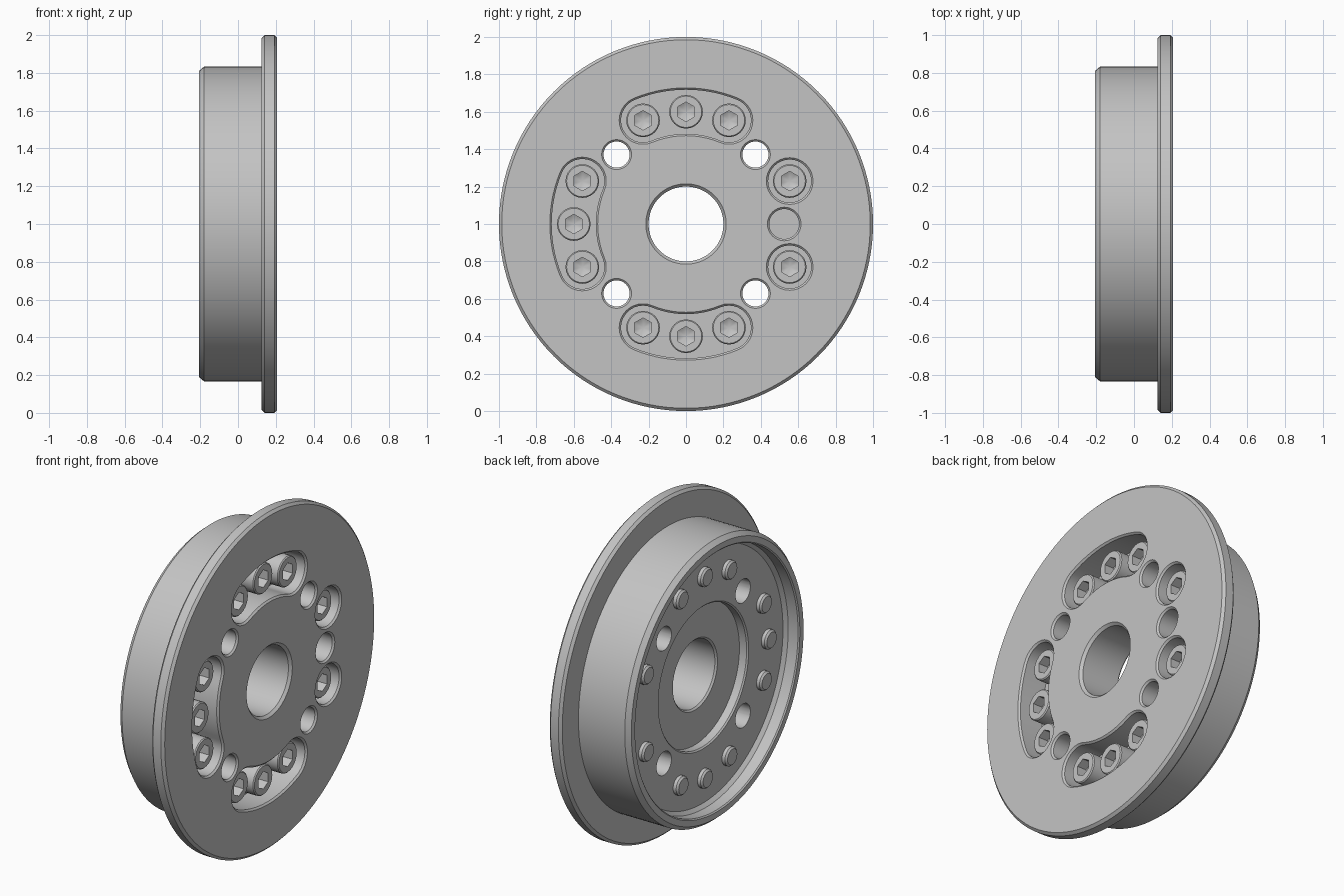
import bpy, bmesh
from math import cos, sin, pi, radians

cube = bpy.data.objects.get("Cube")
if cube:
    bpy.data.objects.remove(cube, do_unlink=True)

# One plain metal colour
metal = bpy.data.materials.new("grey_metal")
metal.use_nodes = True
metal.diffuse_color = (0.55, 0.55, 0.55, 1)
metal.node_tree.nodes["Principled BSDF"].inputs["Base Color"].default_value = (0.55, 0.55, 0.55, 1)

CENTRE_Z = 1.0
FACE, WEB_BACK, POCKET_FLOOR = 0.207, -0.115, 0.045
BOLT_R = 0.6


def make_object(name, bm):
    bmesh.ops.recalc_face_normals(bm, faces=bm.faces)
    mesh = bpy.data.meshes.new(name)
    bm.to_mesh(mesh)
    bm.free()
    mesh.materials.append(metal)
    obj = bpy.data.objects.new(name, mesh)
    bpy.context.collection.objects.link(obj)
    return obj


def smooth(obj):
    bpy.ops.object.select_all(action='DESELECT')
    obj.select_set(True)
    bpy.context.view_layer.objects.active = obj
    bpy.ops.object.shade_smooth_by_angle(angle=radians(30))


def bridge(bm, a, b):
    n = len(a)
    for i in range(n):
        j = (i + 1) % n
        bm.faces.new((a[i], a[j], b[j], b[i]))


def ring(bm, x, outline):
    return [bm.verts.new((x, y, z + CENTRE_Z)) for y, z in outline]


def circle(r, n, cy=0, cz=0):
    return [(cy + r * cos(2 * pi * i / n), cz + r * sin(2 * pi * i / n)) for i in range(n)]


def hexagon(r, n, cy, cz):
    # Points of a hexagon with a corner at the top, spaced to match a circle of n points
    pts = []
    for i in range(n):
        t = 2 * pi * i / n
        d = r * cos(pi / 6) / cos((t - pi / 6) % (pi / 3) - pi / 6)
        pts.append((cy + d * cos(t), cz + d * sin(t)))
    return pts


def slot(start, end, r, w):
    # Curved slot outline; equal angles give a circle
    a, b = radians(start), radians(end)
    pts, n, m = [], 16, 14
    for i in range(n + (a != b)):
        t = b + pi * i / n
        pts.append((r * cos(b) + w * cos(t), r * sin(b) + w * sin(t)))
    if a != b:
        pts += [((r - w) * cos(b + (a - b) * i / m), (r - w) * sin(b + (a - b) * i / m)) for i in range(1, m)]
    for i in range(n + (a != b)):
        t = a + pi + pi * i / n
        pts.append((r * cos(a) + w * cos(t), r * sin(a) + w * sin(t)))
    if a != b:
        pts += [((r + w) * cos(a + (b - a) * i / m), (r + w) * sin(a + (b - a) * i / m)) for i in range(1, m)]
    return pts


def add_cut(bm, start, end, r, w, floor):
    # Solid cutter with a small bevel at the front face
    layers = [(floor, 0), (FACE - 0.01, 0), (FACE, 0.01), (FACE + 0.05, 0.01)]
    rings = [ring(bm, x, slot(start, end, r, w + off)) for x, off in layers]
    for a, b in zip(rings, rings[1:]):
        bridge(bm, a, b)
    bm.faces.new(rings[0])
    bm.faces.new(rings[-1])


# Flanged body, turned around the x axis: (x, radius)
profile = [
    (FACE, 0.215), (FACE, 0.985), (0.192, 1.0), (0.14, 1.0), (0.125, 0.985),
    (0.125, 0.833), (-0.18, 0.833), (-0.207, 0.81), (-0.207, 0.775),
    (-0.2, 0.768), (WEB_BACK - 0.02, 0.768), (WEB_BACK, 0.748),
    (WEB_BACK, 0.425), (-0.107, 0.417), (-0.06, 0.417),
    (-0.06, 0.21), (-0.05, 0.2), (FACE - 0.015, 0.2),
]
bm = bmesh.new()
rings = [ring(bm, x, circle(r, 128)) for x, r in profile]
for a, b in zip(rings, rings[1:] + rings[:1]):
    bridge(bm, a, b)
body = make_object("flanged_body", bm)

# Bolt pockets, through holes and one blind hole
bm = bmesh.new()
for mid in (90, 180, 270):
    add_cut(bm, mid - 22.5, mid + 22.5, BOLT_R, 0.118, POCKET_FLOOR)
for ang in (-22.5, 22.5):
    add_cut(bm, ang, ang, BOLT_R, 0.115, POCKET_FLOOR)
for ang in (45, 135, 225, 315):
    add_cut(bm, ang, ang, 0.525, 0.07, -0.3)
add_cut(bm, 0, 0, 0.525, 0.08, 0.03)
cutter = make_object("pocket_cutter", bm)
cutter.hide_render = True

cut = body.modifiers.new("pockets", 'BOOLEAN')
cut.operation = 'DIFFERENCE'
cut.solver = 'EXACT'
cut.object = cutter
bpy.context.view_layer.update()
result = bpy.data.meshes.new_from_object(body.evaluated_get(bpy.context.evaluated_depsgraph_get()))
body.modifiers.clear()
body.data = result
bpy.data.objects.remove(cutter, do_unlink=True)
smooth(body)


# Socket-head bolts running through the web
def add_bolt(name, angle):
    cy, cz = BOLT_R * cos(radians(angle)), BOLT_R * sin(radians(angle))
    n, top, tip = 24, 0.167, -0.145
    bm = bmesh.new()
    outer = [(tip, 0.046), (tip + 0.01, 0.056), (POCKET_FLOOR - 0.005, 0.056),
             (POCKET_FLOOR - 0.005, 0.09), (top - 0.006, 0.09), (top, 0.084)]
    rings = [ring(bm, x, circle(r, n, cy, cz)) for x, r in outer]
    rings += [ring(bm, x, hexagon(0.052, n, cy, cz)) for x in (top, top - 0.06)]
    for a, b in zip(rings, rings[1:]):
        bridge(bm, a, b)
    bm.faces.new(rings[0])
    # Drilled point at the bottom of the socket
    point = bm.verts.new((top - 0.085, cy, cz + CENTRE_Z))
    floor = rings[-1]
    for i in range(n):
        bm.faces.new((floor[i], floor[(i + 1) % n], point))
    smooth(make_object(name, bm))


bolt_angles = [mid + off for mid in (90, 180, 270) for off in (-22.5, 0, 22.5)] + [-22.5, 22.5]
for i, ang in enumerate(bolt_angles):
    add_bolt(f"socket_bolt_{i + 1}", ang)
